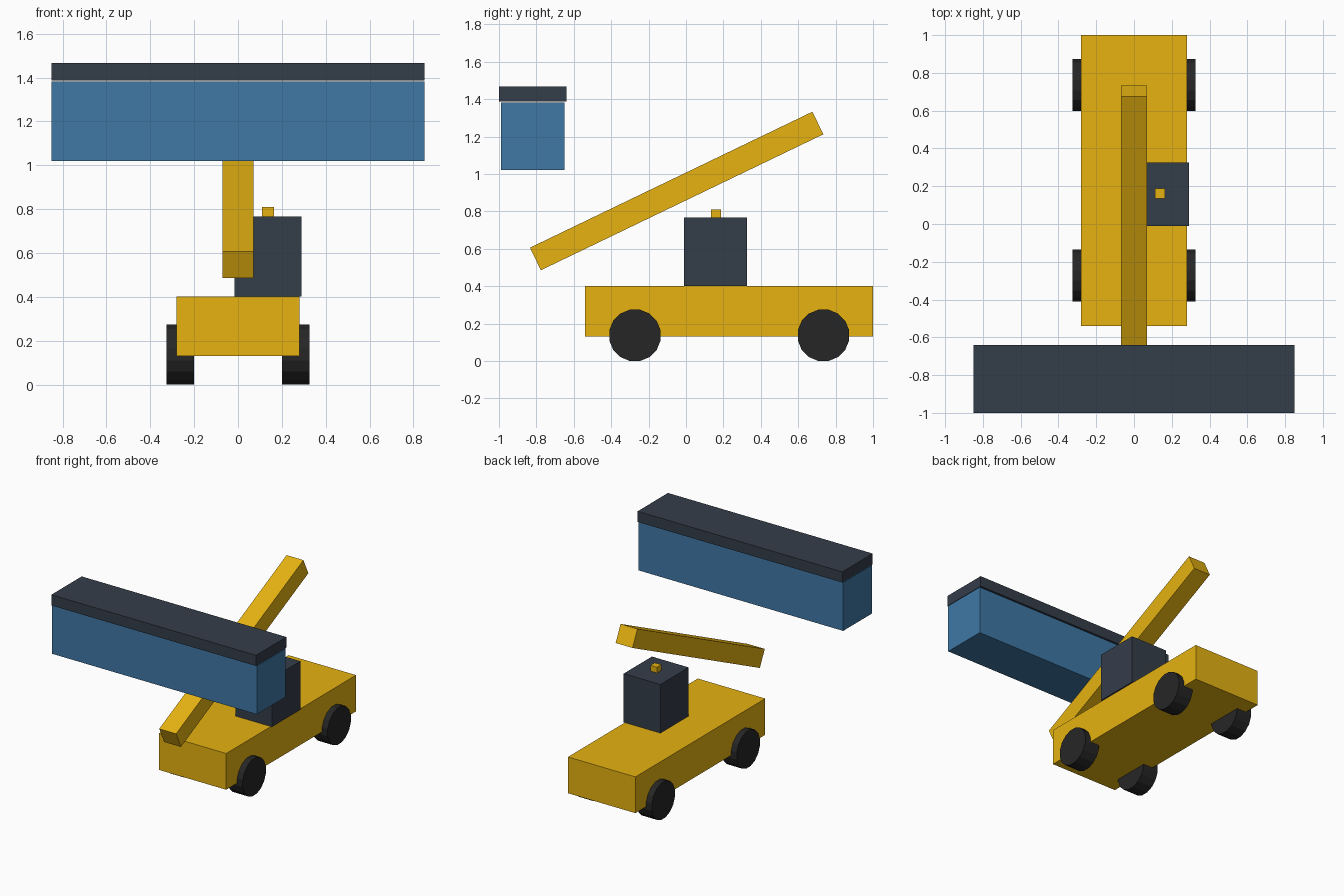
import bpy
import math
from mathutils import Matrix

cube = bpy.data.objects.get("Cube")
if cube:
    bpy.data.objects.remove(cube, do_unlink=True)


def material(name, rgb):
    """Flat material from 0-255 display values, stored as linear."""
    linear = [((c / 255 + 0.055) / 1.055) ** 2.4 for c in rgb]
    mat = bpy.data.materials.new(name)
    mat.use_nodes = True
    mat.diffuse_color = (*linear, 1)
    shader = mat.node_tree.nodes["Principled BSDF"]
    shader.inputs["Base Color"].default_value = (*linear, 1)
    shader.inputs["Roughness"].default_value = 0.8
    return mat


yellow = material("machine yellow", (230, 178, 17))
blue = material("container blue", (62, 120, 165))
slate = material("dark slate", (52, 61, 74))
rubber = material("black rubber", (38, 38, 38))


def box(name, x, y, z, mat):
    """Box given its (min, max) range on each axis."""
    spans = (x, y, z)
    bpy.ops.mesh.primitive_cube_add(size=1, location=[sum(s) / 2 for s in spans])
    obj = bpy.context.object
    obj.name = name
    obj.data.transform(Matrix.Diagonal([s[1] - s[0] for s in spans] + [1]))
    obj.data.materials.append(mat)
    return obj


# Vehicle body
box("chassis", (-0.28, 0.28), (-0.54, 1.0), (0.13, 0.402), yellow)
box("cab", (-0.015, 0.29), (-0.01, 0.325), (0.402, 0.767), slate)
box("beacon", (0.11, 0.165), (0.135, 0.187), (0.767, 0.81), yellow)

# Inclined boom
boom = box("boom", (-0.07, 0.07), (-0.888, 0.788), (0.842, 0.976), yellow)
boom.rotation_euler.x = math.radians(25.7)

# Suspended container with its lid
box("container", (-0.85, 0.85), (-0.99, -0.65), (1.02, 1.383), blue)
box("container_lid", (-0.85, 0.85), (-1.0, -0.64), (1.387, 1.467), slate)

# Four faceted wheels resting on a flat
SIDES = 16
RADIUS = 0.14
HUB_HEIGHT = RADIUS * math.cos(math.pi / SIDES)
for end, y in (("front", -0.273), ("rear", 0.735)):
    for side, sign in (("left", 1), ("right", -1)):
        bpy.ops.mesh.primitive_cylinder_add(
            vertices=SIDES, radius=RADIUS, depth=0.125,
            location=(sign * 0.264, y, HUB_HEIGHT))
        wheel = bpy.context.object
        wheel.name = f"{end}_{side}_wheel"
        wheel.data.transform(Matrix.Rotation(math.pi / 2, 4, "Y")
                             @ Matrix.Rotation(math.pi / SIDES, 4, "Z"))
        wheel.data.materials.append(rubber)
